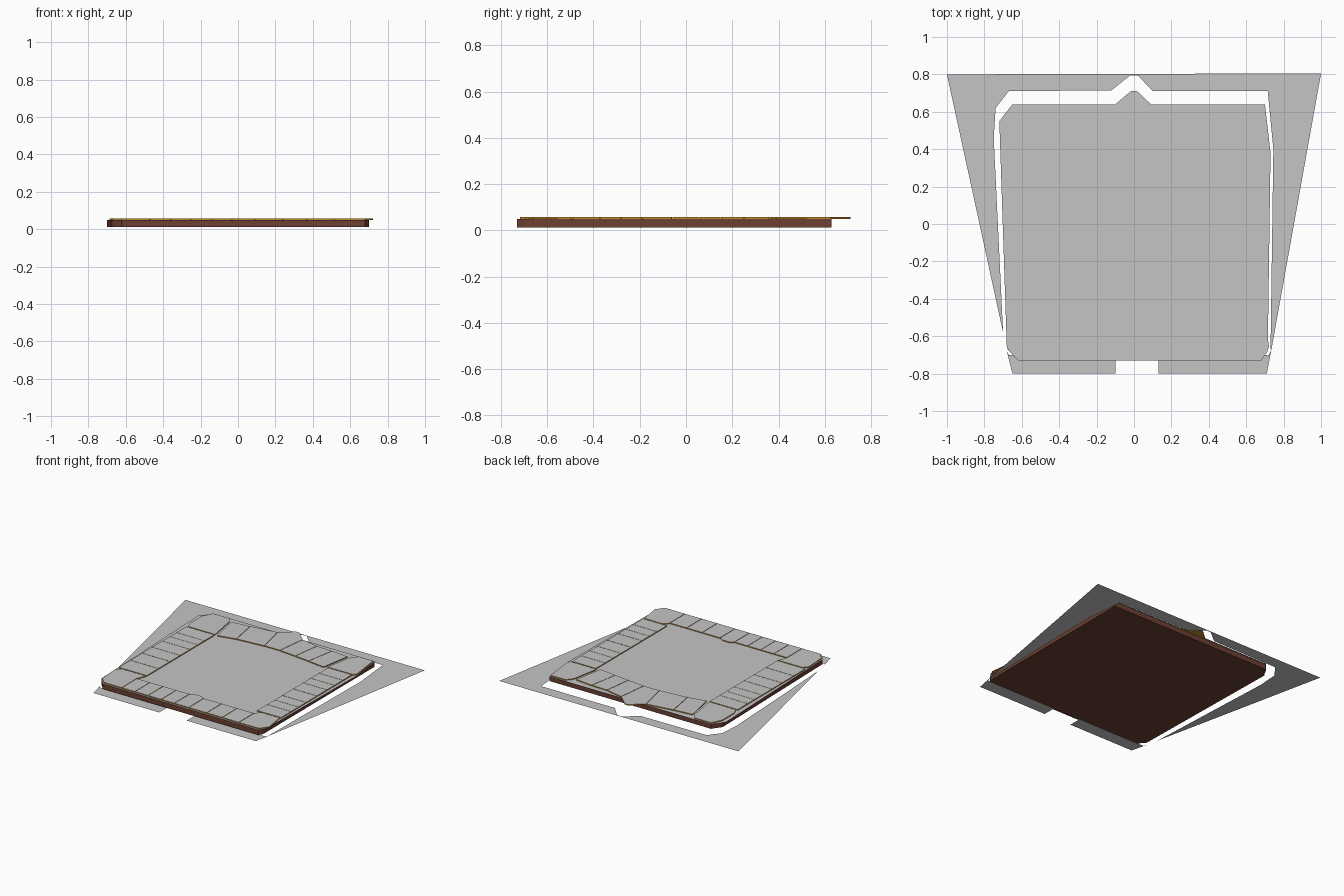
import bpy, bmesh
from mathutils import Vector

if "Cube" in bpy.data.objects:
    bpy.data.objects.remove(bpy.data.objects["Cube"])


def material(name, rgb):
    m = bpy.data.materials.new(name)
    m.diffuse_color = (*rgb, 1)
    m.use_nodes = True
    m.node_tree.nodes["Principled BSDF"].inputs["Base Color"].default_value = m.diffuse_color
    return m


GREY = material("pale_grey", (0.56, 0.56, 0.56))
BROWN = material("dark_brown", (0.15, 0.05, 0.032))
GOLD = material("gold", (0.55, 0.27, 0.025))


def finish(bm, name, mats):
    mesh = bpy.data.meshes.new(name)
    bm.to_mesh(mesh)
    bm.free()
    for m in mats:
        mesh.materials.append(m)
    ob = bpy.data.objects.new(name, mesh)
    bpy.context.collection.objects.link(ob)
    return ob


def flat(bm, pts, z):
    f = bm.faces.new([bm.verts.new((x, y, z)) for x, y in pts])
    f.normal_update()
    if f.normal.z < 0:
        f.normal_flip()
    return f


def prism(bm, pts, z0, z1):
    """Extrude an outline upward; upward faces get the second material slot."""
    f = flat(bm, pts, z0)
    f.normal_flip()
    f.normal_update()
    top = bmesh.ops.extrude_face_region(bm, geom=[f], use_keep_orig=True)["geom"]
    bmesh.ops.translate(bm, vec=(0, 0, z1 - z0),
                        verts=[v for v in top if isinstance(v, bmesh.types.BMVert)])
    bmesh.ops.recalc_face_normals(bm, faces=bm.faces)
    for face in bm.faces:
        face.normal_update()
        face.material_index = 1 if face.normal.z > 0.5 else 0


def sheet(name, polys, z):
    bm = bmesh.new()
    faces = [flat(bm, p, z) for p in polys]
    bmesh.ops.triangulate(bm, faces=faces)
    return finish(bm, name, [GREY])


# Flat ground sheet with a cut-out around the board
back = [(-1, 0.8), (-0.70, -0.58), (-0.75, 0.46), (-0.74, 0.62), (-0.67, 0.71),
        (-0.12, 0.715), (-0.02, 0.795), (0.02, 0.795), (0.10, 0.71), (0.715, 0.71),
        (0.745, 0.40), (0.73, -0.67), (0.735, -0.67), (1, 0.805)]
front = [(-0.68, -0.68), (-0.65, -0.8), (-0.10, -0.8), (-0.10, -0.71), (0.13, -0.71),
         (0.13, -0.8), (0.71, -0.8), (0.735, -0.67), (0.72, -0.70), (-0.67, -0.70)]
sheet("ground_sheet", [back, front], 0)

# Brown base slab
bm = bmesh.new()
prism(bm, [(-0.62, -0.73), (0.68, -0.73), (0.70, -0.70), (0.70, 0.63), (-0.65, 0.63),
           (-0.70, 0.56), (-0.675, -0.67)], 0.012, 0.05)
finish(bm, "base_slab", [BROWN, BROWN])

# Grey cover over the slab
sheet("cover_sheet", [[(-0.62, -0.73), (0.68, -0.73), (0.715, -0.68), (0.73, 0.38),
                       (0.70, 0.64), (-0.65, 0.64), (-0.72, 0.55), (-0.68, -0.66)]], 0.0505)

tiles = []
# Side columns of border tiles
left_y = [-0.46, -0.32, -0.18, -0.06, 0.06, 0.15, 0.23, 0.35]
right_y = [-0.49, -0.37, -0.28, -0.19, -0.06, 0.06, 0.15, 0.25, 0.36]
for ys, x0, x1 in ((left_y, -0.68, -0.44), (right_y, 0.50, 0.705)):
    for a, b in zip(ys, ys[1:]):
        tiles.append([(x0, a), (x1, a), (x1, b), (x0, b)])

# Front row of border tiles, the middle one with a raised inner edge
front_x = [-0.47, -0.36, -0.25, -0.14, -0.03, 0.09, 0.24, 0.37, 0.51]
for a, b in zip(front_x, front_x[1:]):
    inner = [(b, -0.535), (a, -0.535)]
    if a == -0.03:
        inner[1:1] = [(0.06, -0.515), (0.0, -0.515)]
    tiles.append([(a, -0.72), (b, -0.72)] + inner)

# Back row of slanted tiles: inner end and outer end of each seam
seams = [((-0.42, 0.35), (-0.47, 0.59)), ((-0.28, 0.38), (-0.32, 0.605)),
         ((-0.06, 0.40), (-0.11, 0.635)), ((0.07, 0.40), (0.10, 0.635)),
         ((0.21, 0.385), (0.24, 0.605)), ((0.33, 0.37), (0.37, 0.60)),
         ((0.47, 0.35), (0.51, 0.585))]
for i, ((a, b), (c, d)) in enumerate(zip(seams, seams[1:])):
    peak = [(0.015, 0.715), (-0.015, 0.715)] if i == 2 else []
    tiles.append([a, c, d] + peak + [b])

# Corner tiles
tiles += [
    [(-0.44, 0.355), (-0.48, 0.59), (-0.51, 0.63), (-0.65, 0.63), (-0.69, 0.55),
     (-0.69, 0.40), (-0.67, 0.355)],
    [(0.49, 0.365), (0.53, 0.585), (0.57, 0.63), (0.695, 0.63), (0.725, 0.39), (0.71, 0.365)],
    [(-0.47, -0.72), (-0.62, -0.72), (-0.67, -0.67), (-0.68, -0.50), (-0.65, -0.465),
     (-0.44, -0.465), (-0.47, -0.53)],
    [(0.51, -0.72), (0.68, -0.72), (0.725, -0.66), (0.70, -0.495), (0.54, -0.495), (0.51, -0.53)],
]

# Gold tiles with grey tops, shrunk a little to leave thin seams
bm = bmesh.new()
for t in tiles:
    mid = sum((Vector(p) for p in t), Vector((0, 0))) / len(t)
    prism(bm, [tuple(Vector(p) + (mid - Vector(p)).normalized() * 0.003) for p in t],
          0.0495, 0.0575)
finish(bm, "border_tiles", [GOLD, GREY])
